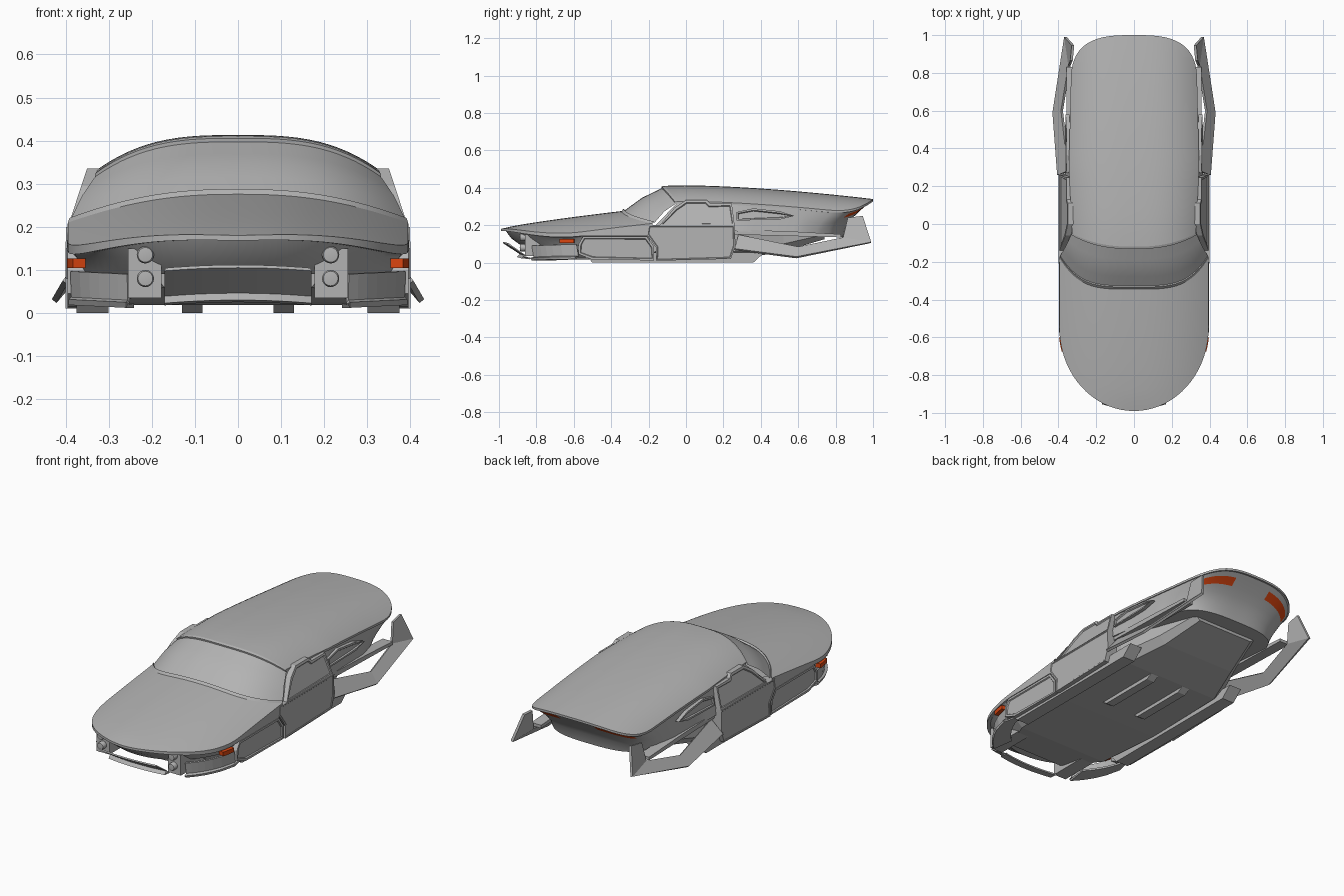
import bpy, bmesh, math
from mathutils import Vector

if "Cube" in bpy.data.objects:
    bpy.data.objects.remove(bpy.data.objects["Cube"])


def material(name, rgb):
    m = bpy.data.materials.new(name)
    m.diffuse_color = (*rgb, 1)
    m.use_nodes = True
    m.node_tree.nodes["Principled BSDF"].inputs["Base Color"].default_value = m.diffuse_color
    return m


GREY = material("body_grey", (0.45, 0.45, 0.45))
ORANGE = material("signal_orange", (0.7, 0.06, 0.005))


def finish(name, bm, mats=(GREY,), thick=0, mirror=True, smooth=True, centre=(0, 0, 0.15)):
    """Turn a half (x >= 0) bmesh into a mirrored object with outward normals."""
    bmesh.ops.remove_doubles(bm, verts=bm.verts, dist=0.0004)
    bmesh.ops.recalc_face_normals(bm, faces=bm.faces)
    c = Vector(centre)
    if sum(f.normal.dot(f.calc_center_median() - c) * f.calc_area() for f in bm.faces) < 0:
        bmesh.ops.reverse_faces(bm, faces=bm.faces)
    me = bpy.data.meshes.new(name)
    bm.to_mesh(me)
    bm.free()
    for m in mats:
        me.materials.append(m)
    ob = bpy.data.objects.new(name, me)
    bpy.context.collection.objects.link(ob)
    if smooth:
        for p in me.polygons:
            p.use_smooth = True
        me.set_sharp_from_angle(angle=math.radians(32))
    if mirror:
        mod = ob.modifiers.new("mirror", "MIRROR")
        mod.merge_threshold = 0.001
    if thick:
        s = ob.modifiers.new("thickness", "SOLIDIFY")
        s.thickness, s.offset = thick, -1
    return ob


def loft(name, rows, rule=None, **kw):
    """Skin a grid of points; rule(row, centre) picks the material index."""
    bm = bmesh.new()
    v = [[bm.verts.new(p) for p in r] for r in rows]
    for j in range(len(v) - 1):
        for i in range(len(v[0]) - 1):
            f = bm.faces.new((v[j][i], v[j][i + 1], v[j + 1][i + 1], v[j + 1][i]))
            if rule:
                f.material_index = rule(j, f.calc_center_median())
    return finish(name, bm, **kw)


def plate(name, outline, xf, thick, rim=0, depth=0, mats=(GREY,)):
    """Side panel: (y, z) outline on the surface x = xf(z), with a framed inset."""
    bm = bmesh.new()
    a = [bm.verts.new((xf(z), y, z)) for y, z in outline]
    b = [bm.verts.new((xf(z) - thick, y, z)) for y, z in outline]
    front = bm.faces.new(a)
    bm.faces.new(b[::-1])
    for i in range(len(a)):
        k = (i + 1) % len(a)
        bm.faces.new((a[k], a[i], b[i], b[k]))
    bmesh.ops.recalc_face_normals(bm, faces=bm.faces)
    if rim:
        bmesh.ops.inset_region(bm, faces=[front], thickness=rim)
        bmesh.ops.inset_region(bm, faces=[front], thickness=0.004, depth=-depth)
    return finish(name, bm, mats, smooth=False, centre=(0.37, 0, 0.15))


def lerp(a, b, t):
    return a + (b - a) * t


def interp(y, pts):
    for (y0, a), (y1, b) in zip(pts, pts[1:]):
        if y <= y1:
            return lerp(a, b, max(0, (y - y0) / (y1 - y0)))
    return pts[-1][1]


N = 18
US = [math.sin(math.pi / 2 * i / N) for i in range(N + 1)]


# Hood: half-ellipse plan, crowned towards the windscreen
def hood_pt(u, v):
    y = lerp(-0.55 - 0.44 * math.sqrt(max(0, 1 - u * u)), -0.345 + 0.165 * u ** 4, v)
    z = 0.18 + 0.095 * ((y + 0.99) / 0.64 + 0.0001) ** 0.8 - 0.085 * u ** 2.5
    return Vector((0.395 * u, y, z))


VS = [j / 12 for j in range(13)]
loft("hood", [[hood_pt(u, v) for u in US] for v in VS], centre=(0, -0.5, 0))
front_rim = [hood_pt(u, 0) for u in US]
front_low = [p - Vector((0, 0, 0.012 + 0.01 * (p.x / 0.395) ** 2)) for p in front_rim]
side_rim = [hood_pt(1, v) for v in VS[1:]]
side_low = [Vector((0.397, p.y, 0.143)) for p in side_rim]
loft("hood_edge", [front_rim + side_rim, front_low + side_low])

# Nose underside tucked beneath the hood edge
low = front_low + side_low


def tuck(s, z=None):
    return [Vector((p.x * lerp(s, 1, 0.4), -0.3 + (p.y + 0.3) * s, p.z if z is None else min(z, p.z))) for p in low]


loft("nose_underside", [low, tuck(0.96), tuck(0.92, 0.13), tuck(0.84, 0.09),
                        [Vector((0, p.y, p.z)) for p in tuck(0.84, 0.09)]], centre=(0, -0.5, 0.2))


# Roof: long crowned shell running to the tail
def roof_pt(u, v):
    y = lerp(-0.12 + 0.07 * u ** 2.5, 0.72 + 0.28 * max(0, 1 - u ** 3) ** (1 / 3), v)
    w = interp(y, [(-0.12, 0.325), (-0.05, 0.328), (0.3, 0.345), (0.72, 0.335), (1, 0.335)])
    z = 0.413 - 0.073 * max(y, 0) ** 1.6 - 0.2 * min(y, 0) ** 2 - 0.085 * u ** 3
    return Vector((w * u, y, z))


RV = [j / 20 for j in range(21)]
loft("roof", [[roof_pt(u, v) for u in US] for v in RV], centre=(0, 0.4, 0))
rim = [roof_pt(1, v) for v in RV] + [roof_pt(u, 1) for u in US[-2::-1]]


# Cabin sides, rear flanks and rounded tail underside with the tail lights
def flank(t):
    row = []
    for p in rim:
        g = interp(p.y, [(-0.05, 0.18), (0.2, 0.1), (0.4, 0.04), (0.65, 0.02), (0.85, -0.1), (1, -0.1)])
        y = p.y - 0.13 * t * (1 - min(1, (p.y + 0.05) / 0.3))
        if p.y > 0.5:
            y = 0.5 + (p.y - 0.5) * (1 - 0.02 - 0.3 * math.sin(t * math.pi / 2))
        x = p.x * (0.985 + g * t)
        row.append(Vector((x, y, lerp(p.z - 0.012, 0.18 - 0.045 * p.y, t))))
    return row


rows = [flank(t) for t in (0, 0.1, 0.27, 0.45, 0.7, 1)]
loft("roof_edge", [rim, [p - Vector((0, 0, 0.012)) for p in rim], rows[0]], centre=(0, 0.4, 0.3))
loft("cabin_flank", rows + [[Vector((0, p.y, p.z)) for p in rows[-1]]],
     rule=lambda j, c: 1 if j == 1 and c.y > 0.8 and 0.11 < c.x < 0.29 else 0,
     mats=(GREY, ORANGE), centre=(0, 0.4, 0.25))

# Windscreen between hood and roof, set slightly into its frame
screen = []
for t, d in ((0, 0), (0.06, 0.004), (0.07, -0.005), (0.3, 0.0), (0.5, 0.004), (0.7, 0.0), (0.94, -0.005), (0.95, 0.002), (1, 0)):
    screen.append([hood_pt(u, 1).lerp(roof_pt(u, 0), t) + Vector((0, -d * 0.5, d)) for u in US])
loft("windscreen", screen, centre=(0, 0, 0))

# Doors, side windows and side panels
plate("door", [(-0.2, 0.2), (0.26, 0.2), (0.265, 0.09), (0.24, 0.02), (-0.16, 0.01), (-0.16, 0.08), (-0.21, 0.15)],
      lambda z: 0.40 - 0.02 * max(0, z - 0.15), 0.06, 0.008, 0.003)
plate("side_window", [(-0.14, 0.2), (-0.06, 0.295), (0.0, 0.335), (0.11, 0.335), (0.13, 0.315), (0.245, 0.315), (0.26, 0.2)],
      lambda z: 0.352 + (0.33 - z) * 0.33, 0.03, 0.014, 0.006)
plate("front_side_panel", [(-0.575, 0.1), (-0.55, 0.14), (-0.21, 0.14), (-0.17, 0.085), (-0.17, 0.012), (-0.5, 0.015), (-0.575, 0.045)],
      lambda z: 0.396, 0.07, 0.013, 0.006)
plate("rear_scoop", [(0.27, 0.225), (0.27, 0.27), (0.36, 0.29), (0.5, 0.275), (0.58, 0.25), (0.5, 0.23)],
      lambda z: 0.362 + (0.25 - z) * 0.15, 0.02, 0.01, 0.008)
plate("rear_sill", [(0.26, 0.15), (0.26, 0.178), (0.6, 0.165), (0.83, 0.152), (0.83, 0.135)], lambda z: 0.357, 0.06)

# Rear boomerang wings with upturned fins
top = [(0.35, 0.28, 0.15), (0.387, 0.6, 0.085), (0.348, 0.84, 0.135), (0.338, 0.865, 0.24)]
bottom = [(0.407, 0.26, 0.075), (0.432, 0.59, 0.032), (0.37, 0.99, 0.11), (0.33, 0.945, 0.25)]
loft("rear_wing", [top, bottom], thick=0.014, smooth=False, centre=(0, 0.5, 0.0))

# Belly tub
tub = []
for y, w, zb, zt in ((-0.8, 0.2, 0.06, 0.11), (-0.58, 0.32, 0.025, 0.135), (-0.2, 0.35, 0.018, 0.15),
                     (0.3, 0.34, 0.02, 0.16), (0.52, 0.26, 0.06, 0.155), (0.74, 0.2, 0.125, 0.15)):
    tub.append([(0, y, zb), (w * 0.86, y, zb), (w, y, zb + 0.04 if zb < 0.1 else zt), (w, y, zt), (0, y, zt)])
ends = [[(0, p[1], p[2]) for p in tub[k]] for k in (0, -1)]
loft("belly_tub", [ends[0]] + tub + [ends[1]], smooth=False, centre=(0, 0, 0.09))


def skid(name, x0, x1, y0, y1, h):
    bm = bmesh.new()
    prof = [(y0, h), (y0 + 0.05, 0), (y1 - 0.06, 0), (y1, h)]
    a = [bm.verts.new((x0, y, z)) for y, z in prof]
    b = [bm.verts.new((x1, y, z)) for y, z in prof]
    bm.faces.new(a)
    bm.faces.new(b)
    for i in range(4):
        bm.faces.new((a[i], a[i - 1], b[i - 1], b[i]))
    finish(name, bm, smooth=False, centre=((x0 + x1) / 2, (y0 + y1) / 2, h / 2))


# Landing skids under the belly
skid("inner_skid", 0.082, 0.13, -0.12, 0.32, 0.035)
skid("outer_skid", 0.3, 0.375, -0.55, 0.42, 0.055)

# Front bumpers: centre blade and corner blades
xs = [0.17 * i / 8 for i in range(9)]


def blade(dy, z):
    return [(x, -0.98 + 0.9 * x * x + dy, z - 0.25 * x * x) for x in xs]


loft("centre_bumper", [blade(0, 0.105), blade(0.09, 0.046), blade(0.075, 0.03), blade(0.12, 0.025)],
     thick=0.008, smooth=False, centre=(0, -0.6, 0.1))
cx = [0.26 + 0.133 * i / 6 for i in range(7)]


def corner(dy, z, s=1):
    return [(x * s, -0.55 - 0.39 * math.sqrt(1 - (x / 0.397) ** 2) + dy, z + 0.05 * (x - 0.26)) for x in cx]


loft("corner_bumper", [corner(0.02, 0.09, 0.99), corner(0.03, 0.03, 0.985), corner(0.01, 0.025), corner(0.02, 0.012), corner(0.14, 0.012, 0.93)],
     thick=0.01, smooth=False, centre=(0.1, -0.5, 0.1))


# Headlight housings and round lamps
def box(name, lo, hi):
    bm = bmesh.new()
    bmesh.ops.create_cube(bm, size=1)
    for v in bm.verts:
        v.co = Vector([lerp(lo[i], hi[i], v.co[i] + 0.5) for i in range(3)])
    finish(name, bm, smooth=False, centre=(Vector(lo) + Vector(hi)) / 2)


box("headlight_housing", (0.178, -0.86, 0.035), (0.255, -0.6, 0.15))
for z, label in ((0.135, "upper_headlight"), (0.08, "lower_headlight")):
    ring = [2 * math.pi * i / 20 for i in range(21)]
    loft(label, [[(0.215 + r * math.cos(a), y, z + r * math.sin(a)) for a in ring]
                 for r, y in ((0.02, -0.84), (0.02, -0.882), (0.017, -0.887), (0.0, -0.889))],
         centre=(0.215, -0.86, z))

# Orange side markers at the front corners
ms = [(0.395 * math.sqrt(1 - ((-0.55 - y) / 0.44) ** 2) + 0.004, y) for y in (-0.675, -0.65, -0.625, -0.6)]
loft("side_marker", [[(x, y, z) for x, y in ms] for z in (0.127, 0.104)], mats=(ORANGE,), thick=0.03, smooth=False, centre=(0, -0.6, 0.11))
